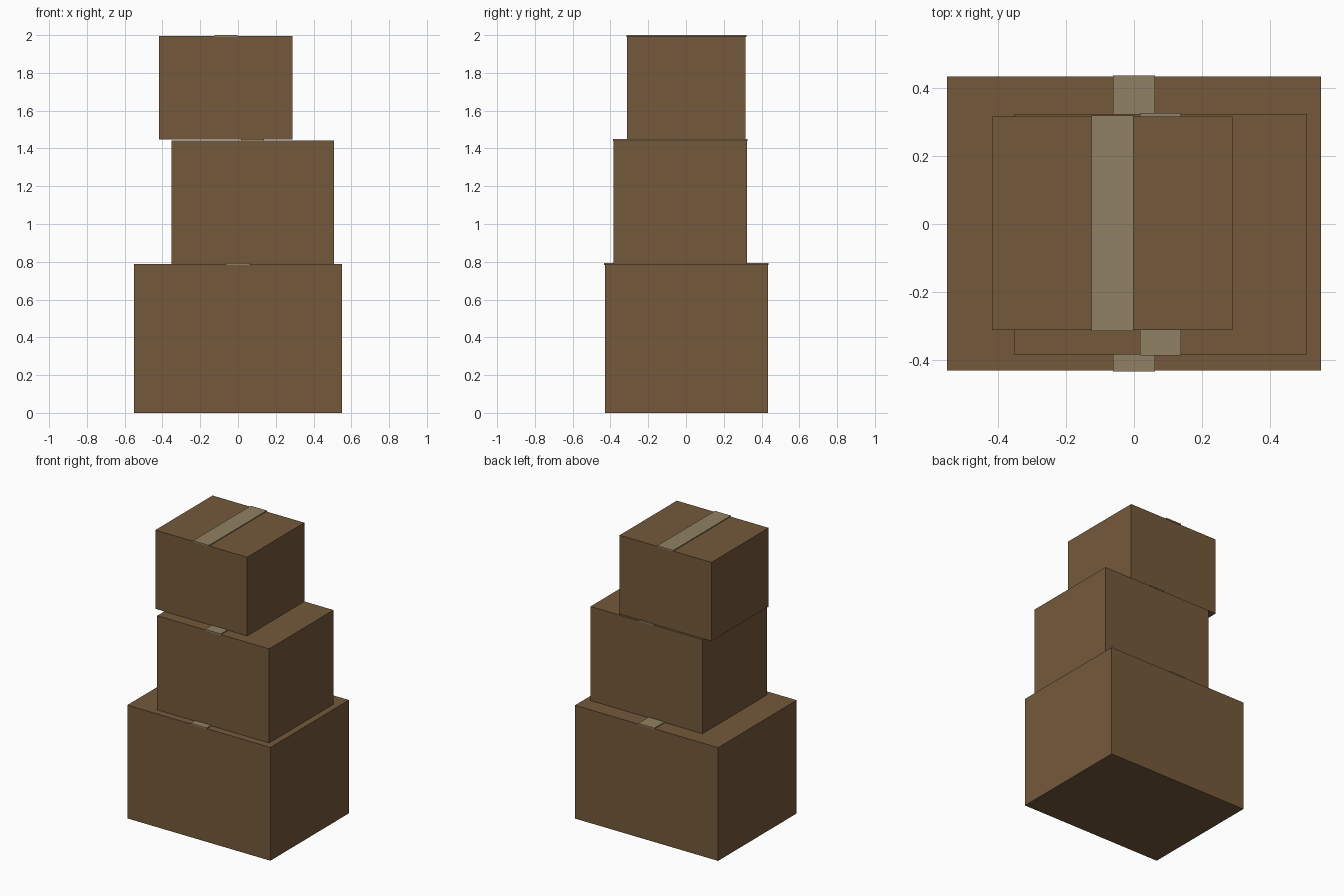
import bpy
import bmesh
from mathutils import Matrix, Vector

cube = bpy.data.objects.get("Cube")
if cube:
    bpy.data.objects.remove(cube, do_unlink=True)


def material(name, rgb):
    mat = bpy.data.materials.new(name)
    mat.use_nodes = True
    mat.diffuse_color = (*rgb, 1)
    mat.node_tree.nodes["Principled BSDF"].inputs["Base Color"].default_value = (*rgb, 1)
    return mat


cardboard = material("brown cardboard", (0.175, 0.1, 0.043))
tape = material("tan tape", (0.28, 0.22, 0.125))


def block(name, low, high, mat):
    """Flat-sided block between two opposite corners."""
    low, high = Vector(low), Vector(high)
    bm = bmesh.new()
    bmesh.ops.create_cube(bm, size=1, matrix=Matrix.Translation((low + high) / 2)
                          @ Matrix.Diagonal((*(high - low), 1)))
    mesh = bpy.data.meshes.new(name)
    bm.to_mesh(mesh)
    bm.free()
    mesh.materials.append(mat)
    obj = bpy.data.objects.new(name, mesh)
    bpy.context.collection.objects.link(obj)


def taped_box(name, x, y, z, tape_x):
    """Closed carton with a strip of tape running front to back over its lid."""
    block(name + "_box", (x[0], y[0], z[0]), (x[1], y[1], z[1]), cardboard)
    lip = 0.003
    block(name + "_tape", (tape_x[0], y[0] - lip, z[1] - lip),
          (tape_x[1], y[1] + lip, z[1] + 0.006), tape)


# Stack of three cartons, each set slightly off centre
taped_box("bottom", (-0.55, 0.55), (-0.43, 0.433), (0, 0.787), (-0.062, 0.062))
taped_box("middle", (-0.353, 0.508), (-0.383, 0.323), (0.789, 1.443), (0.017, 0.138))
taped_box("top", (-0.417, 0.289), (-0.312, 0.316), (1.447, 1.994), (-0.125, -0.002))
